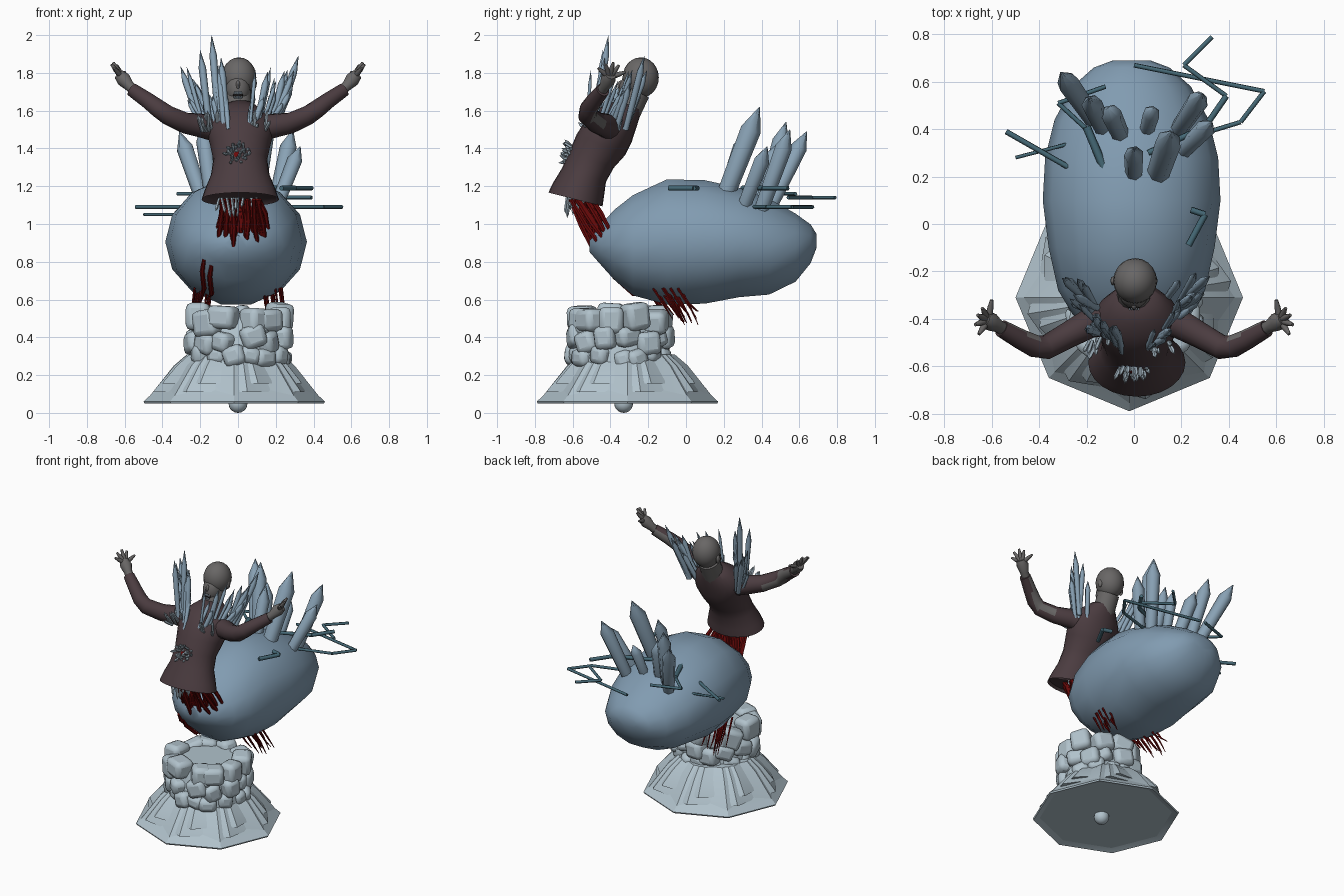
import bpy, bmesh, math, random
from math import sin, cos, pi, tau
from mathutils import Vector as V, Matrix

random.seed(4)
rnd = random.uniform
if "Cube" in bpy.data.objects:
    bpy.data.objects.remove(bpy.data.objects["Cube"])


def material(name, *rgb):
    m = bpy.data.materials.new(name)
    m.use_nodes = True
    m.diffuse_color = (*rgb, 1)
    m.node_tree.nodes["Principled BSDF"].inputs["Base Color"].default_value = (*rgb, 1)
    return m


hide = material("slate blue", .22, .33, .44)
crystal = material("crystal blue", .25, .36, .46)
shard = material("pale shard", .36, .45, .52)
stone = material("pale stone", .44, .54, .60)
twig = material("dark teal", .06, .14, .18)
cloth = material("plum cloth", .07, .045, .051)
skin = material("grey skin", .14, .134, .132)
blood = material("dark red", .15, .003, .003)
dark = material("mouth black", .01, .008, .008)


def finish(bm, name, mats, smooth=None):
    bmesh.ops.recalc_face_normals(bm, faces=bm.faces)
    me = bpy.data.meshes.new(name)
    bm.to_mesh(me)
    bm.free()
    ob = bpy.data.objects.new(name, me)
    bpy.context.collection.objects.link(ob)
    for m in mats if isinstance(mats, list) else [mats]:
        me.materials.append(m)
    if smooth:
        bpy.ops.object.select_all(action="DESELECT")
        ob.select_set(True)
        bpy.context.view_layer.objects.active = ob
        bpy.ops.object.shade_smooth_by_angle(angle=math.radians(smooth))
    return ob


def loft(bm, rings):
    """Skin a list of point rings that all have the same length, capping both ends."""
    rows = [[bm.verts.new(p) for p in ring] for ring in rings]
    n = len(rows[0])
    for a, b in zip(rows, rows[1:]):
        for i in range(n):
            j = (i + 1) % n
            bm.faces.new((a[i], a[j], b[j], b[i]))
    bm.faces.new(rows[0])
    bm.faces.new(rows[-1])


def oval(c, u, v, n):
    c, u, v = V(c), V(u), V(v)
    return [c + u * cos(tau * i / n) + v * sin(tau * i / n) for i in range(n)]


def tube(bm, path, radii, n=6):
    path = [V(p) for p in path]
    rings = []
    for i, p in enumerate(path):
        d = (path[min(i + 1, len(path) - 1)] - path[max(i - 1, 0)]).normalized()
        side = d.cross(V((0, .3, 1)) if abs(d.z) < .8 else V((0, 1, 0))).normalized()
        rings.append(oval(p, side * radii[i], d.cross(side) * radii[i], n))
    loft(bm, rings)


def spike(bm, base, tip, r, n=6):
    a, b = V(base), V(tip)
    tube(bm, [a, a.lerp(b, .78), b], [r * .85, r, r * .04], n)


def ball(bm, c, size, seg=16):
    mat = Matrix.Translation(c) @ Matrix.Diagonal((*size, 1))
    bmesh.ops.create_uvsphere(bm, u_segments=seg, v_segments=seg // 2 + 2, radius=1, matrix=mat)


# Flared stone skirt: a plain octagon under overlapping fluted layers
hub = V((-.02, -.31, 0))


def flare(bm, n, profile, jag, turn):
    rings = []
    for r, z in profile:
        rings.append([hub + V((cos(a) * k, sin(a) * k, z)) for i in range(n)
                      for a in [tau * i / n + turn] for k in [r * (1 - jag * (i % 2))]])
    loft(bm, rings)


bm = bmesh.new()
flare(bm, 8, [(.3, .075), (.42, .07), (.475, .05), (.48, .06), (.34, .19), (.24, .31)], 0, pi / 2)
finish(bm, "stone_skirt", stone, 25)
bm = bmesh.new()
for k, (low, z) in enumerate([(.465, .065), (.435, .11), (.4, .155)]):
    flare(bm, 16, [(low - .1, z), (low, z), (low - .01, z + .015), (.32, .25), (.25, .31)], .1, k * .16)
finish(bm, "stone_skirt_layers", stone, 25)
bm = bmesh.new()
ball(bm, (0, -.33, .05), (.05, .05, .05))
finish(bm, "underside_knob", stone, 60)

# Stacked boulders around a round core
bm = bmesh.new()
loft(bm, [oval((.01, -.35, z), (r, 0, 0), (0, r, 0), 16) for z, r in [(.25, .25), (.47, .22), (.53, .18)]])
finish(bm, "pedestal_core", stone, 40)
bm = bmesh.new()
for count, radius, z, size in [(14, .23, .3, .105), (13, .23, .385, .12), (11, .215, .49, .14)]:
    for i in range(count):
        a = tau * (i + rnd(-.25, .25)) / count + z * 9
        r = radius + rnd(-.015, .015)
        pos = V((.01 + r * cos(a), -.35 + r * sin(a), z + rnd(-.02, .02)))
        rot = Matrix.Rotation(a + rnd(-.5, .5), 4, "Z") @ Matrix.Rotation(rnd(-.4, .4), 4, "X")
        dims = [size * rnd(.8, 1), size * rnd(.85, 1.15), size * rnd(.85, 1.05)]
        bmesh.ops.create_cube(bm, size=1, matrix=Matrix.Translation(pos) @ rot @ Matrix.Diagonal((*dims, 1)))
rocks = finish(bm, "boulders", stone, 45)
bevel = rocks.modifiers.new("worn edges", "BEVEL")
bevel.width, bevel.segments = .03, 2

# Bulky body lofted front to back: y, bottom, top, half width
sections = [(-.51, .85, .94, .06), (-.45, .78, 1.0, .17), (-.38, .7, 1.08, .25), (-.28, .615, 1.16, .31),
            (-.1, .565, 1.245, .35), (.1, .57, 1.24, .375), (.28, .605, 1.2, .365), (.44, .62, 1.14, .325),
            (.58, .69, 1.06, .25), (.66, .79, 1, .16), (.69, .87, .95, .08)]
bm = bmesh.new()
loft(bm, [oval((-.01, y, (lo + hi) / 2), (w, 0, 0), (0, 0, (hi - lo) / 2), 14) for y, lo, hi, w in sections])
finish(bm, "body", hide, 40)

# Large crystals on the back: base x, y, then tip
bm = bmesh.new()
for bx, by, tx, ty, tz, r in [(-.17, .44, -.31, .64, 1.49, .046), (-.13, .4, -.19, .53, 1.54, .045),
                              (-.05, .36, -.11, .49, 1.43, .045), (0, .18, 0, .32, 1.5, .042),
                              (.09, .18, .16, .39, 1.62, .056), (.05, .38, .08, .49, 1.36, .036),
                              (.2, .3, .33, .43, 1.41, .042), (.19, .4, .29, .55, 1.5, .046)]:
    spike(bm, (bx, by, 1.08), (tx, ty, tz), r, 7)
finish(bm, "back_crystals", crystal, 65)

# Angular twigs, each a flat zigzag at one height
bm = bmesh.new()
for z, r, pts in [(1.09, .01, [(0, .67), (.55, .56), (.45, .43), (.22, .36)]),
                  (1.14, .01, [(.33, .79), (.21, .67), (.39, .54)]),
                  (1.19, .013, [(.39, .54), (.3, .41), (.06, .3)]),
                  (1.09, .012, [(-.54, .39), (-.26, .23)]),
                  (1.05, .008, [(-.5, .28), (-.23, .35)]),
                  (1.16, .01, [(-.12, .58), (-.32, .51), (-.2, .4)]),
                  (1.17, .018, [(-.2, .41), (-.12, .22)]),
                  (1.19, .014, [(.23, -.09), (.3, .04), (.24, .06)])]:
    for a, b in zip(pts, pts[1:]):
        tube(bm, [(*a, z), (*b, z)], [r, r])
finish(bm, "twigs", twig, 65)

# Jacket, leaning back, with a wide hem and collar: y, z, half width, depth, tilt
bm = bmesh.new()
loft(bm, [oval((.012, y, z), (w, 0, 0), (0, d * cos(t), -d * sin(t)), 24) for y, z, w, d, t in
          [(-.585, 1.15, .19, .135, .25), (-.585, 1.13, .205, .148, .25), (-.57, 1.18, .188, .14, .25),
           (-.54, 1.26, .155, .122, .3), (-.5, 1.34, .143, .125, .35), (-.45, 1.42, .16, .14, .4),
           (-.41, 1.49, .18, .135, .45), (-.375, 1.55, .17, .12, .45), (-.335, 1.595, .12, .095, .4),
           (-.3, 1.63, .075, .065, .4)]])
finish(bm, "jacket", cloth, 50)

# Head with thick neck, nose, ears and open mouth
bm = bmesh.new()
tube(bm, [(0, -.33, 1.55), (0, -.26, 1.7)], [.072, .072], 14)
ball(bm, (.005, -.24, 1.775), (.092, .096, .107), 20)
ball(bm, (0, -.285, 1.71), (.065, .072, .085))
ball(bm, (0, -.345, 1.735), (.012, .018, .025), 8)
for s in (-1, 1):
    ball(bm, (s * .088, -.24, 1.745), (.012, .02, .03), 8)
finish(bm, "head", skin, 60)
bm = bmesh.new()
ball(bm, (0, -.348, 1.682), (.026, .012, .02), 12)
finish(bm, "mouth", dark, 60)
bm = bmesh.new()
for i in range(-2, 3):
    for z, dz in ((1.70, -.014), (1.665, .012)):
        spike(bm, (i * .009, -.358, z), (i * .009, -.361, z + dz), .005, 4)
finish(bm, "teeth", shard)

# Arms, mirrored: sleeves torn open at the back, then open hands
for s, side in ((1, "left"), (-1, "right")):
    def at(x, y, z):
        return V((s * x, y, z))
    bm = bmesh.new()
    tube(bm, [at(.1, -.4, 1.5), at(.19, -.42, 1.52), at(.28, -.47, 1.535), at(.37, -.52, 1.575),
              at(.42, -.515, 1.61), at(.48, -.485, 1.655), at(.56, -.44, 1.71)],
         [.07, .064, .056, .052, .048, .043, .037], 14)
    bmesh.ops.recalc_face_normals(bm, faces=bm.faces)
    for f in bm.faces:
        x, n = abs(f.calc_center_median().x), f.normal
        f.material_index = int(.28 < x < .52 and n.y > .5 and (x > .42 or n.z < .2))
    finish(bm, side + "_sleeve", [cloth, skin], 50)
    bm = bmesh.new()
    tube(bm, [at(.53, -.455, 1.69), at(.575, -.43, 1.73), at(.605, -.412, 1.765), at(.63, -.4, 1.79)],
         [.03, .028, .04, .03], 10)
    for dx, dy, dz in [(.04, -.06, .05), (.055, -.02, .07), (.045, .02, .08), (.025, .05, .065), (-.015, .085, .03)]:
        root = at(.615, -.405, 1.775)
        step = V((s * dx, dy, dz))
        tube(bm, [root + step * .1, root + step * .6, root + step], [.015, .013, .007], 8)
    finish(bm, side + "_hand", skin, 60)

# Shards bursting from the shoulders and chest
bm = bmesh.new()
for s in (-1, 1):
    for i in range(13):
        t = i / 12
        base = V((s * (.05 + .14 * t), -.54 + .17 * t, 1.5))
        tip = base + V((s * rnd(.01, .05 + .09 * t), rnd(.02, .11), rnd(.14, .34)))
        spike(bm, base, tip, rnd(.01, .018))
    for i in range(5):
        base = V((s * rnd(.13, .2), rnd(-.38, -.3), 1.5))
        spike(bm, base, base + V((s * rnd(.06, .13), rnd(.05, .12), rnd(.2, .34))), .018)
for base, tip in [((-.1, -.48, 1.5), (-.14, -.41, 2)), ((-.15, -.46, 1.5), (-.2, -.44, 1.92)),
                  ((-.06, -.5, 1.5), (-.09, -.43, 1.88)), ((.2, -.32, 1.5), (.32, -.22, 1.89))]:
    spike(bm, base, tip, .02)
finish(bm, "shoulder_shards", crystal, 65)

# Small pale shards on the collar, around the chest wound and under the hem
bm = bmesh.new()
for s in (-1, 1):
    for i in range(12):
        base = V((s * rnd(.05, .2), rnd(-.52, -.44), 1.49))
        spike(bm, base, base + V((s * rnd(0, .03), rnd(-.07, 0), rnd(.04, .12))), .01, 5)
for i in range(36):
    a, r = tau * i / 36, rnd(.02, .05)
    base = V((r * cos(a), -.585, 1.36 + r * sin(a)))
    spike(bm, base, base + V((cos(a) * rnd(0, .04), rnd(-.09, -.03), rnd(-.03, .06))), .009, 5)
for i in range(12):
    base = V((rnd(-.1, .13), rnd(-.63, -.52), 1.14))
    spike(bm, base, base + V((rnd(-.02, .02), -.01, rnd(-.11, -.05))), .009, 5)
finish(bm, "small_shards", shard)
bm = bmesh.new()
ball(bm, (0, -.6, 1.355), (.035, .03, .035))
finish(bm, "chest_wound", blood, 60)

# Red strands joining the jacket to the body, and drips below
bm = bmesh.new()
for i in range(30):
    x, t = rnd(-.1, .13), rnd(0, 1)
    top = V((x, -.62 + .14 * t, 1.13))
    x = x * 1.25 + rnd(-.02, .02)
    end = V((x, -.51 + .65 * abs(x), .86 + .13 * t))
    mid = top.lerp(end, .5) + V((rnd(-.012, .012), 0, rnd(-.015, .015)))
    tube(bm, [top, mid, end], [.011, .014, .01])
for s in (-1, 1):
    for i in range(12):
        top = V((s * rnd(.13, .24), rnd(-.2, -.03), .66))
        tube(bm, [top, top + V((s * .01, .05, -.08)), top + V((s * .02, .1, rnd(-.2, -.12)))], [.007, .006, .002], 5)
for x, z in ((-.18, .81), (-.14, .78)):
    tube(bm, [(x, -.42, z), (x - .01, -.38, z - .06), (x, -.28, z - .15), (x - .01, -.18, .62), (x - .03, -.14, .55)],
         [.01, .013, .013, .009, .004])
finish(bm, "red_strands", blood, 50)
